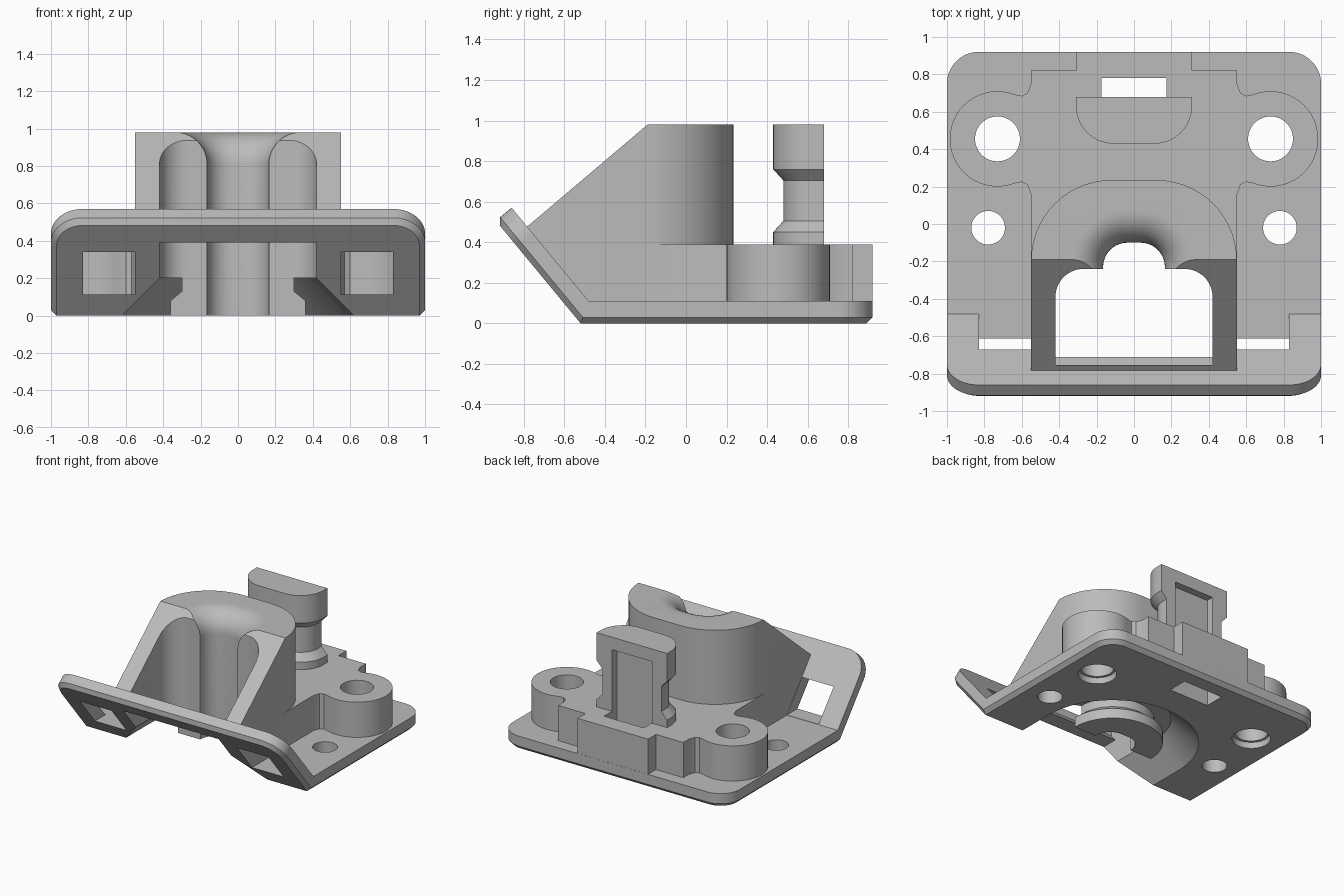
import bpy, bmesh, math

cube = bpy.data.objects.get("Cube")
if cube:
    bpy.data.objects.remove(cube, do_unlink=True)

PI = math.pi


def u_shape(w, tip, base, r, n=14):
    """Outline open at y=base, with two rounded corners at y=tip."""
    s = 1 if tip > base else -1
    pts = [(w, base)]
    for cx, start in ((w - r, 0), (r - w, PI / 2)):
        for k in range(n + 1):
            a = start + PI / 2 * k / n
            pts.append((cx + r * math.cos(a), tip - s * r + s * r * math.sin(a)))
    pts.append((-w, base))
    return pts


def loft(name, rings, split=None):
    """Closed solid through equal-length rings; split folds the end caps in two."""
    bm = bmesh.new()
    loops = [[bm.verts.new(p) for p in ring] for ring in rings]
    n = len(loops[0])
    for a, b in zip(loops, loops[1:]):
        for i in range(n):
            j = (i + 1) % n
            bm.faces.new((a[i], a[j], b[j], b[i]))
    for cap in (loops[0], loops[-1]):
        if split:
            bm.faces.new(cap[:split])
            bm.faces.new(cap[split - 1:] + cap[:1])
        else:
            bm.faces.new(cap)
    bmesh.ops.recalc_face_normals(bm, faces=bm.faces)
    mesh = bpy.data.meshes.new(name)
    bm.to_mesh(mesh)
    bm.free()
    obj = bpy.data.objects.new(name, mesh)
    bpy.context.collection.objects.link(obj)
    return obj


def prism(name, pts, z0, z1):
    return loft(name, [[(x, y, z) for x, y in pts] for z in (z0, z1)])


def box(name, x0, x1, y0, y1, z0, z1):
    return prism(name, [(x0, y0), (x1, y0), (x1, y1), (x0, y1)], z0, z1)


def cylinder(name, x, y, r, z0, z1, n=48):
    return prism(name, [(x + r * math.cos(2 * PI * k / n), y + r * math.sin(2 * PI * k / n))
                        for k in range(n)], z0, z1)


def combine(target, tool, op):
    """Apply one boolean and discard the tool."""
    mod = target.modifiers.new("bool", "BOOLEAN")
    mod.operation, mod.solver, mod.object = op, "EXACT", tool
    bpy.context.view_layer.objects.active = target
    bpy.ops.object.modifier_apply(modifier=mod.name)
    bpy.data.objects.remove(tool, do_unlink=True)


def add(tool):
    combine(mount, tool, "UNION")


def cut(tool):
    combine(mount, tool, "DIFFERENCE")


# Folded base plate: flat rear part and tilted front flap, chamfered below
T = 0.11
rings = []
for inset, h in ((0.03, 0), (0, 0.03), (0, T)):
    fold = -0.52 + 0.04 * h / T
    flat = u_shape(1 - inset, 0.92 - inset, fold, 0.17 - inset)
    length = 0.597 + 0.059 * (1 - h / T) - inset
    flap = u_shape(1 - inset, length, 0, 0.17 - inset)[1:-1]
    rings.append([(x, y, h) for x, y in flat]
                 + [(x, fold - 0.637 * s, h + 0.771 * s) for x, s in reversed(flap)])
mount = loft("carriage_mount", rings, split=len(flat))

# Tall body: sloped side profile trimmed to a rounded back, with front pocket
side = [(-0.5, 0.055), (-0.82, 0.446), (-0.19, 0.98), (0.4, 0.98), (0.4, 0.055)]
body = loft("body", [[(x, y, z) for y, z in side] for x in (-0.55, 0.55)])
combine(body, prism("body_outline", u_shape(0.55, 0.235, -0.95, 0.43), -0.2, 1.2), "INTERSECT")
combine(body, prism("pocket", u_shape(0.42, -0.24, -0.755, 0.15), -0.2, 1.2), "DIFFERENCE")
add(body)

# Low rear block with filleted necks toward the screw bosses
half = [(0.551, -0.215), (0.551, 0.16), (0.57, 0.21), (0.60, 0.225), (0.65, 0.215),
        (0.65, 0.695), (0.60, 0.685), (0.57, 0.70), (0.551, 0.75), (0.551, 0.82),
        (0.31, 0.82), (0.31, 0.919)]
add(prism("rear_block", half + [(-x, y) for x, y in reversed(half)], 0.06, 0.39))
for sx in (-1, 1):
    add(cylinder("boss", sx * 0.73, 0.455, 0.255, 0.05, 0.39))

# Clip post with a waisted neck
post = []
for d, z in ((0, 0.3), (0, 0.45), (0.05, 0.505), (0.05, 0.705), (0, 0.76), (0, 0.98)):
    post.append([(x, y, z) for x, y in u_shape(0.31 - d, 0.43 + d, 0.68, 0.2 - d)])
add(loft("clip_post", post))

# Flared cavity underneath, then the collar that hangs inside it
cut(loft("cavity", [[(x, y, z) for x, y in u_shape(r, r - 0.24, -1.2, r - 0.01)]
                    for r, z in ((0.64, -0.02), (0.42, 0.2))]))
add(loft("collar", [[(x, y, z) for x, y in u_shape(r, r - 0.24, -0.238, r - 0.01)]
                    for r, z in ((0.36, 0), (0.36, 0.08), (0.30, 0.13), (0.30, 0.25))]))

# Front opening through the flap
cut(prism("front_opening", u_shape(0.42, -0.24, -1.2, 0.15), -0.2, 0.39))

# Vertical channel whose top edge is rounded outward
R = 0.17
levels = [(0, -0.2)]
for k in range(13):
    a = PI / 2 * k / 12
    levels.append((R * (1 - math.cos(a)), 0.98 - R + R * math.sin(a)))
levels.append((R, 1.1))
cut(loft("channel", [[(x, y, z) for x, y in u_shape(0.165 + d, d - 0.10, -0.4, 0.13 + d)]
                     for d, z in levels]))

# Screw holes, counterbores and flap windows on both sides
for sx in (-1, 1):
    cut(cylinder("boss_hole", sx * 0.73, 0.455, 0.12, -0.2, 0.6))
    cut(cylinder("counterbore", sx * 0.73, 0.455, 0.14, -0.2, 0.05))
    cut(cylinder("small_hole", sx * 0.78, -0.02, 0.09, -0.2, 0.3))
    x0, x1 = sorted((sx * 0.552, sx * 0.83))
    cut(box("flap_window", x0, x1, -1.2, -0.4, 0.112, 0.34))

# Slot through the rear block, continuing as a recess up the back of the post
cut(box("post_slot", -0.175, 0.175, 0.62, 0.78, -0.2, 0.88))

# Single grey plastic
grey = bpy.data.materials.new("grey_plastic")
grey.use_nodes = True
colour = (0.5, 0.5, 0.5, 1)
grey.diffuse_color = colour
grey.node_tree.nodes["Principled BSDF"].inputs["Base Color"].default_value = colour
mount.data.materials.clear()
mount.data.materials.append(grey)
for f in mount.data.polygons:
    f.material_index = 0

bpy.ops.object.select_all(action="DESELECT")
mount.select_set(True)
bpy.context.view_layer.objects.active = mount
bpy.ops.object.shade_smooth_by_angle(angle=math.radians(30))
